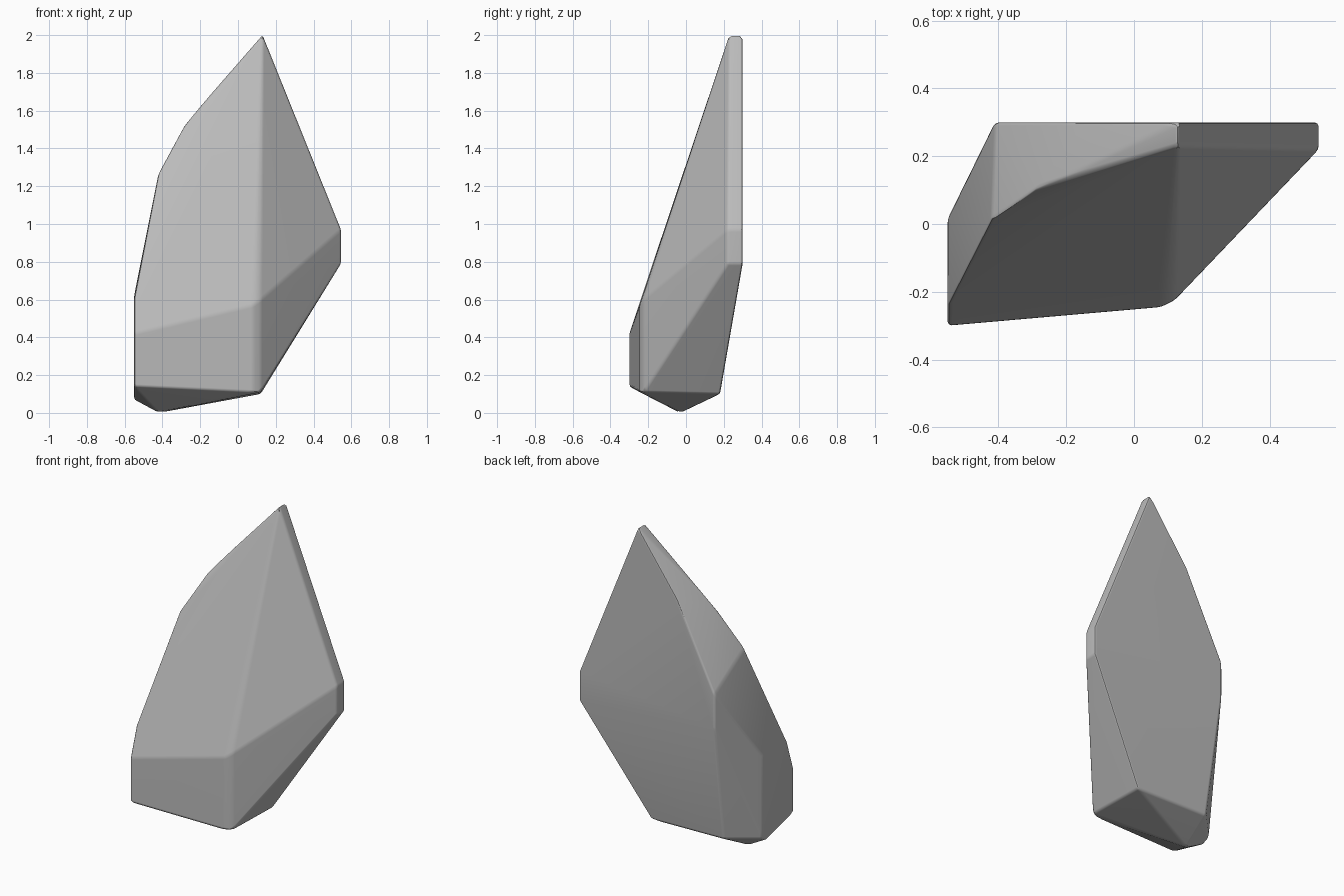
import bpy
import bmesh
import math

cube = bpy.data.objects.get("Cube")
if cube:
    bpy.data.objects.remove(cube, do_unlink=True)

# Plain stone colour
stone = bpy.data.materials.new("stone grey")
stone.use_nodes = True
grey = (0.5, 0.5, 0.5, 1)
stone.diffuse_color = grey
bsdf = stone.node_tree.nodes["Principled BSDF"]
bsdf.inputs["Base Color"].default_value = grey
bsdf.inputs["Roughness"].default_value = 0.9

# Corners of the chiselled boulder
front = [(0.13, 0.23, 2.0), (-0.28, 0.11, 1.53), (-0.42, 0.015, 1.27),
         (-0.55, -0.24, 0.6), (-0.55, -0.3, 0.42), (-0.55, -0.3, 0.14),
         (0.08, -0.245, 0.11), (0.12, -0.225, 0.11),
         (0.08, -0.245, 0.57), (0.12, -0.225, 0.6)]
back = [(0.13, 0.3, 2.0), (-0.145, 0.3, 1.62), (-0.41, 0.3, 1.08),
        (-0.41, 0.3, 0.87), (-0.39, 0.18, 0.11), (0.12, 0.18, 0.1)]
left_tip = [(0.545, y, z) for y in (0.22, 0.3) for z in (0.79, 0.97)]
right_side = [(-0.55, 0.015, 0.62), (-0.55, 0.015, 0.09)]
underside = [(-0.42, -0.03, 0.0), (-0.55, -0.03, 0.07)]

# Wrap the corners in a faceted shell
bm = bmesh.new()
for co in front + back + left_tip + right_side + underside:
    bm.verts.new(co)
hull = bmesh.ops.convex_hull(bm, input=bm.verts)
loose = {g for g in hull["geom_interior"] + hull["geom_unused"]
         if isinstance(g, bmesh.types.BMVert)}
bmesh.ops.delete(bm, geom=list(loose), context='VERTS')
bmesh.ops.dissolve_limit(bm, angle_limit=math.radians(2),
                         verts=bm.verts, edges=bm.edges)
bmesh.ops.recalc_face_normals(bm, faces=bm.faces)
mesh = bpy.data.meshes.new("boulder")
bm.to_mesh(mesh)
bm.free()
mesh.materials.append(stone)
boulder = bpy.data.objects.new("boulder", mesh)
bpy.context.collection.objects.link(boulder)

# Slightly worn edges, soft across the shallow creases
bevel = boulder.modifiers.new("worn edges", 'BEVEL')
bevel.width = 0.012
bevel.segments = 2
bevel.limit_method = 'ANGLE'
bevel.angle_limit = math.radians(12)
bpy.ops.object.select_all(action='DESELECT')
boulder.select_set(True)
bpy.context.view_layer.objects.active = boulder
bpy.ops.object.modifier_apply(modifier=bevel.name)
bpy.ops.object.shade_smooth_by_angle(angle=math.radians(30))
weighted = boulder.modifiers.new("flat facets", 'WEIGHTED_NORMAL')
weighted.keep_sharp = True
